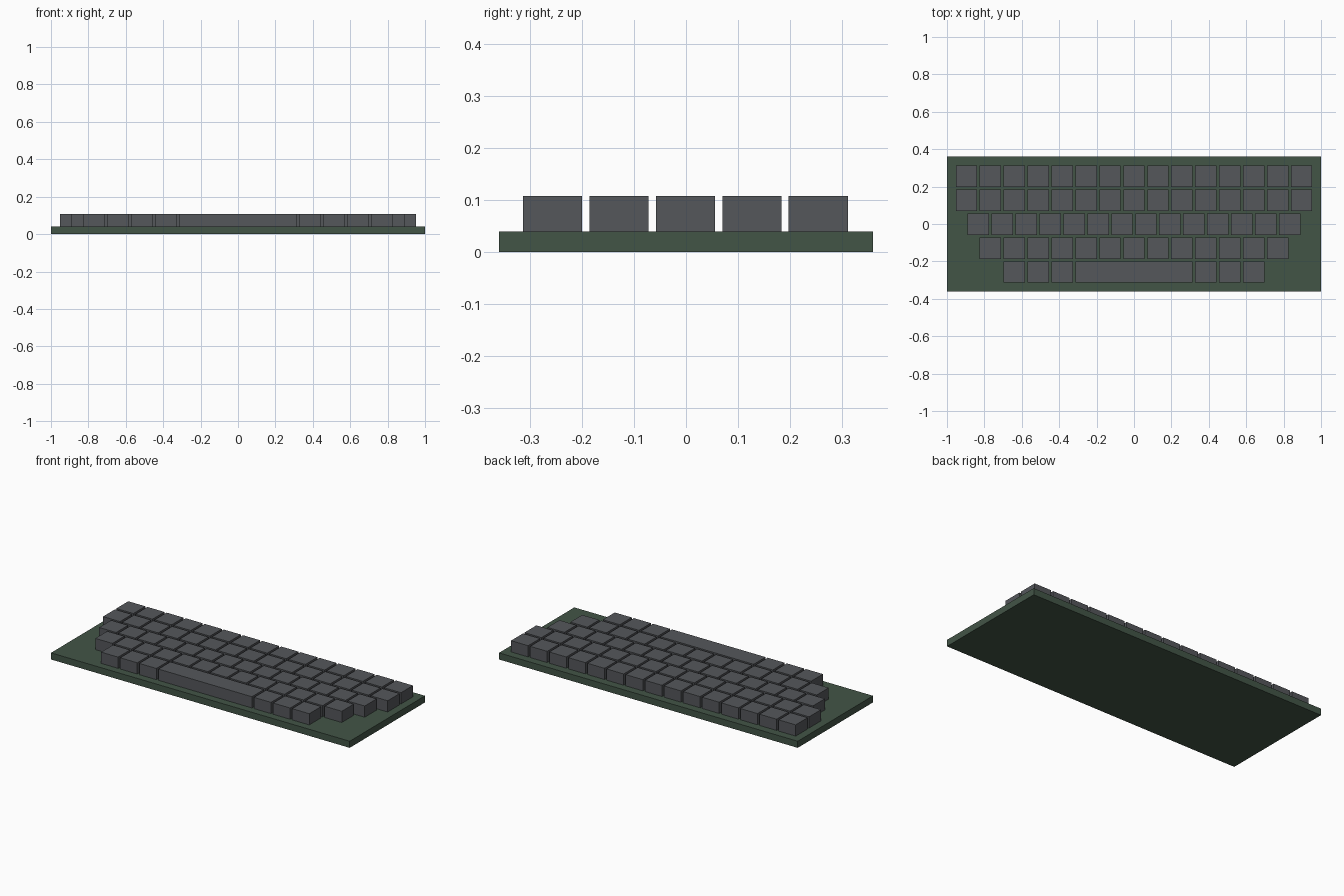
import bpy, bmesh

if "Cube" in bpy.data.objects:
    bpy.data.objects.remove(bpy.data.objects["Cube"])

PITCH, KEY = 0.128, 0.114


def material(name, rgb):
    m = bpy.data.materials.new(name)
    m.diffuse_color = (*rgb, 1)
    m.use_nodes = True
    m.node_tree.nodes["Principled BSDF"].inputs["Base Color"].default_value = m.diffuse_color
    return m


def box(name, center, size, mat):
    bm = bmesh.new()
    bmesh.ops.create_cube(bm, size=1)
    bmesh.ops.scale(bm, vec=size, verts=bm.verts)
    mesh = bpy.data.meshes.new(name)
    bm.to_mesh(mesh)
    bm.free()
    mesh.materials.append(mat)
    ob = bpy.data.objects.new(name, mesh)
    ob.location = center
    bpy.context.collection.objects.link(ob)
    return ob


green = material("case_green", (0.055, 0.09, 0.062))
grey = material("key_grey", (0.09, 0.095, 0.105))

# Flat case plate
box("case", (0, 0, 0.02), (2, 0.72, 0.04), green)

# Key rows, back to front; numbers are key widths in units, each row centred
rows = [[1] * 15, [1] * 15, [1] * 14, [1] * 13, [1, 1, 1, 5, 1, 1, 1]]
for r, widths in enumerate(rows):
    y = (2 - r) * PITCH - 0.001
    x = -sum(widths) * PITCH / 2
    for i, w in enumerate(widths):
        name = "space_bar" if w > 1 else f"key_row{r + 1}_{i + 1}"
        box(name, (x + w * PITCH / 2, y, 0.074),
            (w * PITCH - (PITCH - KEY), KEY, 0.068), grey)
        x += w * PITCH
